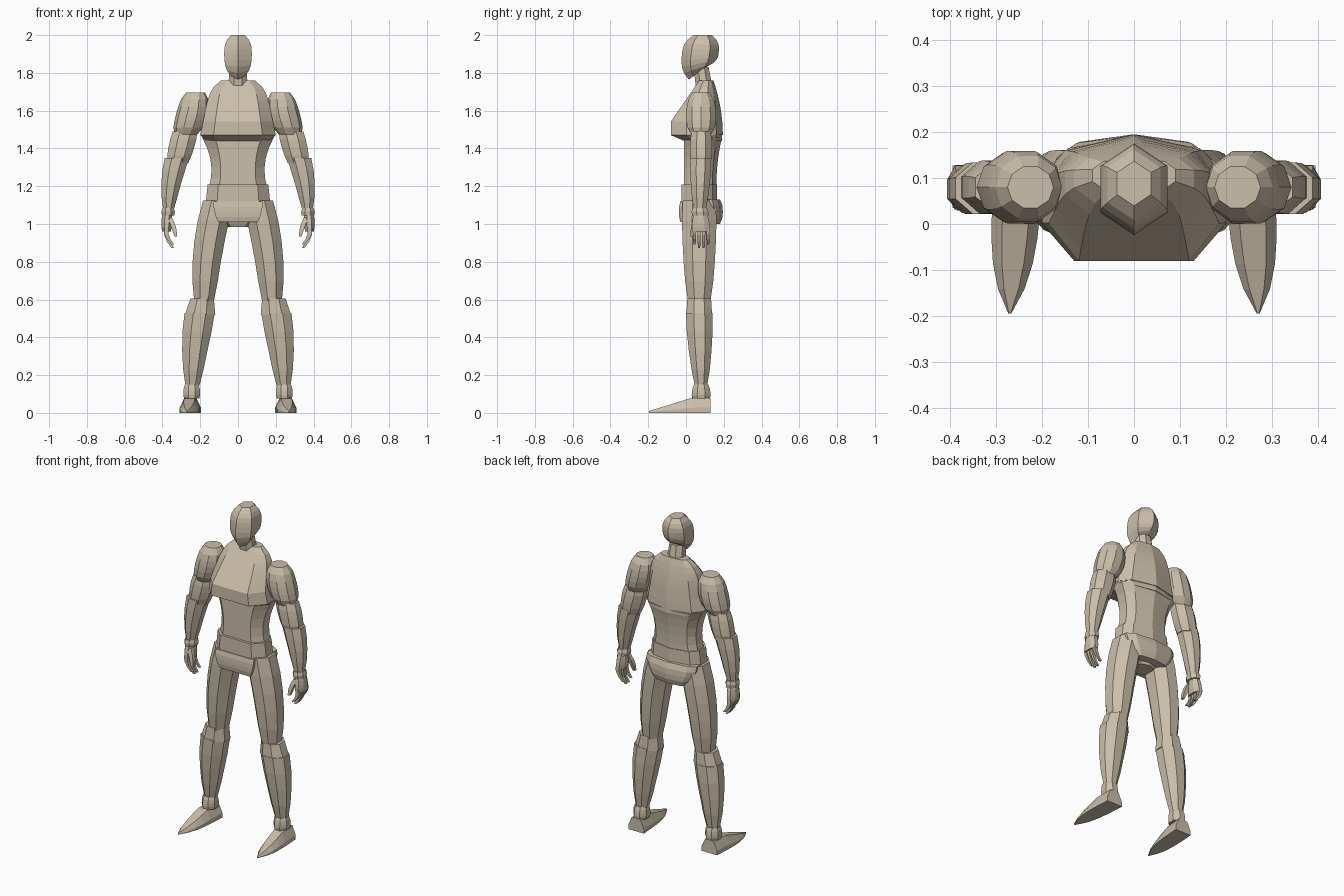
import bpy, bmesh
from math import sin, cos, pi, sqrt
from mathutils import Vector

cube = bpy.data.objects.get("Cube")
if cube:
    bpy.data.objects.remove(cube)

clay = bpy.data.materials.new("warm_clay")
clay.use_nodes = True
colour = (0.6, 0.52, 0.4, 1)
clay.diffuse_color = colour
clay.node_tree.nodes["Principled BSDF"].inputs["Base Color"].default_value = colour


def polygon(sides, start):
    """Regular cross-section, scaled to fill the unit square."""
    angles = [start + 2 * pi * i / sides for i in range(sides)]
    wide = max(abs(cos(a)) for a in angles)
    deep = max(abs(sin(a)) for a in angles)
    return [(cos(a) / wide, sin(a) / deep) for a in angles]


def mirrored(half):
    """Close a half outline that starts and ends on the centre line."""
    return half + [(-u, v) for u, v in half[-2:0:-1]]


HEXAGON = polygon(6, pi / 2)
OCTAGON = polygon(8, pi / 8)
DECAGON = polygon(10, 0)
SQUARE = polygon(4, pi / 4)
TRUNK = mirrored([(0, -1), (.65, -1), (1, -.4), (1, .3), (.75, .75), (0, 1)])
SOLE = [(-1, 0), (1, 0), (1, .35), (.55, 1), (-.55, 1), (-1, .35)]


def skin(name, ring_at, steps, side=1):
    """Skin the rings given by ring_at(t), for t from 0 to 1, and cap both ends."""
    bm = bmesh.new()
    rings = []
    for step in range(steps + 1):
        points = ring_at(step / steps)
        rings.append([bm.verts.new((side * x, y, z)) for x, y, z in points])
    for lower, upper in zip(rings, rings[1:]):
        for i in range(len(lower)):
            bm.faces.new((lower[i - 1], lower[i], upper[i], upper[i - 1]))
    bm.faces.new(rings[0])
    bm.faces.new(rings[-1])
    bmesh.ops.recalc_face_normals(bm, faces=bm.faces)
    mesh = bpy.data.meshes.new(name)
    bm.to_mesh(mesh)
    bm.free()
    mesh.materials.append(clay)
    obj = bpy.data.objects.new(name, mesh)
    bpy.context.collection.objects.link(obj)


def tapered(name, bottom, bottom_size, top, top_size,
            profile=OCTAGON, swell=0, bow=0, steps=4, side=1):
    """Limb segment between two centres, swelling and bowing outward midway."""
    def ring_at(t):
        centre = Vector(bottom).lerp(Vector(top), t)
        size = Vector(bottom_size).lerp(Vector(top_size), t)
        arch = max(0, sin(pi * t))
        grow = swell * sqrt(arch)
        return [(centre.x + bow * arch + u * (size.x + grow),
                 centre.y + v * (size.y + grow), centre.z) for u, v in profile]
    skin(name, ring_at, steps, side)


def trunk_ring(width, front, back, z):
    middle, depth = (front + back) / 2, (back - front) / 2
    return [(u * width, middle + v * depth, z) for u, v in TRUNK]


# Head: egg-like hexagonal form with a tilted jaw
def head_ring(t):
    fullness = 1 - abs(2 * t - 1) ** 3 / 2
    jaw = .035 * max(0, 1 - 2 * t)
    return [(u * .073 * fullness, .063 + .025 * t + v * .097 * fullness,
             1.8 + .2 * t + v * jaw) for u, v in HEXAGON]


# Chest: flat jutting front that slopes back to the collar
def chest_ring(t):
    return trunk_ring(width=.2 - .06 * t - .05 * t ** 8,
                      front=max(-.08, .2 * t - .13),
                      back=.195 - .05 * t * t,
                      z=1.47 + .29 * t)


# Underside of the chest, tucking in to the ribs
def chest_underside_ring(t):
    return trunk_ring(width=.17 + .03 * t, front=-.01 - .07 * t,
                      back=.19, z=1.44 + .03 * t)


# Abdomen: narrowest a little above the waistband
def abdomen_ring(t):
    return trunk_ring(width=.14 + .12 * (t - .35) ** 2, front=-.01,
                      back=.16 + .03 * t * t, z=1.19 + .27 * t)


skin("head", head_ring, steps=8)
skin("chest", chest_ring, steps=8)
skin("chest_underside", chest_underside_ring, steps=1)
skin("abdomen", abdomen_ring, steps=5)

tapered("neck", bottom=(0, .1, 1.7), bottom_size=(.055, .045),
        top=(0, .08, 1.83), top_size=(.043, .04), steps=2)
tapered("waistband", bottom=(0, .07, 1.12), bottom_size=(.17, .095),
        top=(0, .07, 1.21), top_size=(.16, .095), profile=TRUNK, steps=1)
tapered("pelvis", bottom=(0, .075, .985), bottom_size=(.06, .055),
        top=(0, .07, 1.13), top_size=(.165, .09), profile=TRUNK, swell=.01)
tapered("front_hip_plate", bottom=(0, 0, 1.01), bottom_size=(.105, .03),
        top=(0, 0, 1.12), top_size=(.13, .03), profile=SQUARE, swell=.007)
tapered("back_hip_plate", bottom=(0, .14, 1), bottom_size=(.11, .04),
        top=(0, .12, 1.13), top_size=(.17, .06), profile=TRUNK, swell=.015)


# Foot: upright heel running forward to a pointed toe
def foot_ring(t):
    half_width = .003 + .05 * (1 - t ** 4)
    ridge = min(.08, .11 - .1 * t)
    return [(.25 + .02 * t + u * half_width, .13 - .325 * t, v * ridge) for u, v in SOLE]


for label, side in (("left", 1), ("right", -1)):
    def part(name, **shape):
        tapered(label + "_" + name, side=side, **shape)

    # Leg
    skin(label + "_foot", foot_ring, steps=6, side=side)
    part("ankle", bottom=(.245, .08, .075), bottom_size=(.04, .047),
         top=(.245, .08, .15), top_size=(.036, .038), swell=.006)
    part("shin", bottom=(.242, .08, .13), bottom_size=(.034, .03),
         top=(.203, .07, .53), top_size=(.08, .07), swell=.01, bow=.006)
    part("knee", bottom=(.2, .07, .52), bottom_size=(.08, .068),
         top=(.19, .07, .605), top_size=(.062, .063), steps=2)
    part("thigh", bottom=(.18, .07, .59), bottom_size=(.052, .059),
         top=(.107, .07, 1.125), top_size=(.078, .087), swell=.013, bow=.015, steps=5)

    # Arm
    part("shoulder", bottom=(.275, .08, 1.475), bottom_size=(.06, .053),
         top=(.225, .08, 1.696), top_size=(.05, .045),
         profile=DECAGON, swell=.03, bow=-.008, steps=6)
    part("upper_arm", bottom=(.32, .08, 1.32), bottom_size=(.055, .05),
         top=(.28, .08, 1.49), top_size=(.065, .05), swell=.008)
    part("forearm", bottom=(.368, .073, 1.075), bottom_size=(.028, .032),
         top=(.324, .078, 1.35), top_size=(.064, .056), swell=.006, bow=.008)
    part("wrist_cuff", bottom=(.37, .075, 1.045), bottom_size=(.033, .043),
         top=(.37, .073, 1.085), top_size=(.03, .038), swell=.004, steps=2)

    # Hand with four curled fingers and a thumb
    part("palm", bottom=(.379, .08, .96), bottom_size=(.023, .048),
         top=(.375, .076, 1.055), top_size=(.025, .034), swell=.004)
    for i in range(4):
        y = .045 + .024 * i
        tip = .87 + .01 * (i - 1.5) ** 2
        part("finger_" + str(i + 1), bottom=(.345, y, tip), bottom_size=(.007, .006),
             top=(.381, y, .975), top_size=(.013, .01), profile=SQUARE, bow=.012, steps=3)
    part("thumb", bottom=(.33, .03, .935), bottom_size=(.007, .008),
         top=(.362, .052, 1.035), top_size=(.012, .012),
         profile=SQUARE, swell=.003, bow=-.005, steps=3)
